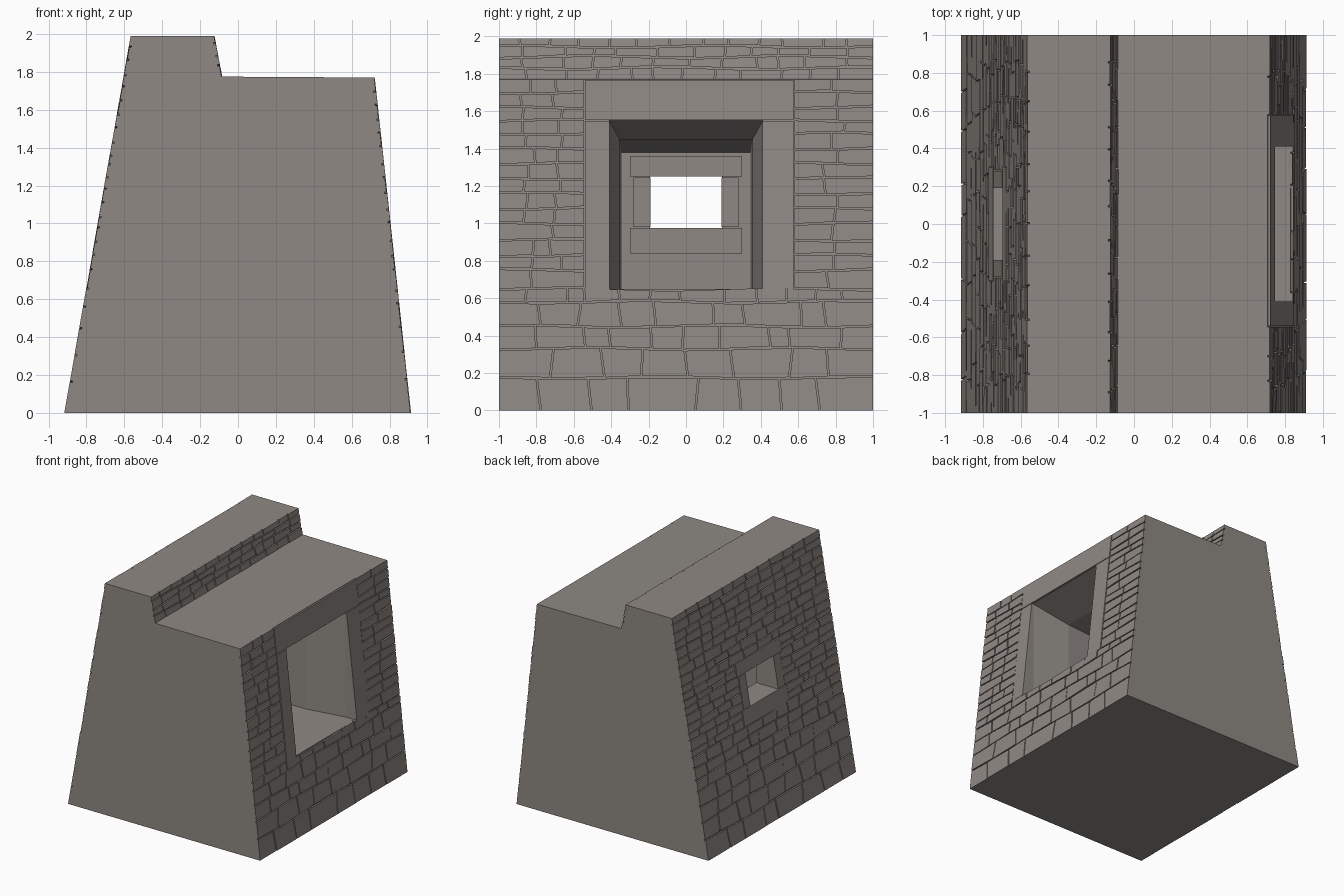
import bpy, bmesh, math, random

if "Cube" in bpy.data.objects:
    bpy.data.objects.remove(bpy.data.objects["Cube"])

random.seed(4)

STONE = bpy.data.materials.new("grey stone")
STONE.diffuse_color = (0.272, 0.247, 0.226, 1)
STONE.use_nodes = True
STONE.node_tree.nodes["Principled BSDF"].inputs["Base Color"].default_value = STONE.diffuse_color

# Sloping faces, each given as (x, z) bottom and top of the line
RIGHT = ((0.912, 0), (0.72, 1.77))
LEFT = ((-0.915, 0), (-0.565, 1.99))
STEP = ((-0.085, 1.775), (-0.125, 1.99))
INSET = 0.012


def face_x(line, z):
    (x0, z0), (x1, z1) = line
    return x0 + (x1 - x0) * (z - z0) / (z1 - z0)


def finish(bm, name):
    bmesh.ops.recalc_face_normals(bm, faces=bm.faces)
    me = bpy.data.meshes.new(name)
    bm.to_mesh(me)
    bm.free()
    ob = bpy.data.objects.new(name, me)
    me.materials.append(STONE)
    bpy.context.collection.objects.link(ob)
    return ob


def loft(bm, rings):
    """Closed solid through rings with equal point counts."""
    vs = [[bm.verts.new(p) for p in r] for r in rings]
    n = len(vs[0])
    bm.faces.new(vs[0])
    bm.faces.new(vs[-1][::-1])
    for a, b in zip(vs, vs[1:]):
        for i in range(n):
            j = (i + 1) % n
            bm.faces.new((a[i], a[j], b[j], b[i]))


def slab(bm, line, quad, outer, inner):
    """Stone on a sloping face; quad is four (y, z), inner is a depth."""
    s = -1 if line is LEFT else 1
    loft(bm, [[(face_x(line, z) + s * d, y, z) for y, z in quad]
              for d in (outer, -inner)])


# Solid wall body, set back slightly behind the stonework
bm = bmesh.new()
profile = [(-0.915 + INSET, 0), (0.912 - INSET, 0), (0.72 - INSET, 1.77),
           (-0.085 - INSET, 1.775), (-0.125 - INSET, 1.99), (-0.565 + INSET, 1.99)]
loft(bm, [[(x, y, z) for x, z in profile] for y in (-1, 1)])
body = finish(bm, "wall_body")


def ring(x, w, z0, z1):
    return [(x, -w, z0), (x, w, z0), (x, w, z1), (x, -w, z1)]


def cut(name, rings):
    bm = bmesh.new()
    loft(bm, rings)
    c = finish(bm, name)
    mod = body.modifiers.new(name, 'BOOLEAN')
    mod.operation, mod.solver, mod.object = 'DIFFERENCE', 'EXACT', c
    bpy.context.view_layer.objects.active = body
    bpy.ops.object.modifier_apply(modifier=name)
    bpy.data.objects.remove(c)


# Deep splayed niche, then the small window through the thin back wall
cut("niche_cutter", [ring(1.1, 0.412, 0.65, 1.552), ring(0.74, 0.412, 0.65, 1.552),
                     ring(0.4, 0.355, 0.65, 1.45), ring(-0.55, 0.345, 0.65, 1.38)])
cut("window_cutter", [ring(-0.4, 0.192, 0.975, 1.252), ring(-1.1, 0.192, 0.975, 1.252)])


# Frame stones as (name, y0, y1, z0, z1)
NICHE = [("niche_lintel", -0.54, 0.575, 1.553, 1.766),
         ("niche_jamb_front", -0.54, -0.41, 0.65, 1.547),
         ("niche_jamb_back", 0.41, 0.575, 0.65, 1.547)]
WINDOW = [("window_lintel", -0.3, 0.3, 1.25, 1.36),
          ("window_sill", -0.3, 0.3, 0.84, 0.975),
          ("window_jamb_front", -0.28, -0.19, 0.98, 1.245),
          ("window_jamb_back", 0.19, 0.28, 0.98, 1.245)]
for name, y0, y1, z0, z1 in NICHE:
    bm = bmesh.new()
    slab(bm, RIGHT, [(y0, z0), (y1, z0), (y1, z1), (y0, z1)], 0.002, 0.1)
    finish(bm, name)
for name, y0, y1, z0, z1 in WINDOW:
    bm = bmesh.new()
    quad = [(y0, z0), (y1, z0), (y1, z1), (y0, z1)]
    # Outer end follows the slope, inner end stands just proud in the niche
    loft(bm, [[(face_x(LEFT, z) - 0.002, y, z) for y, z in quad],
              [(-0.535, y, z) for y, z in quad]])
    finish(bm, name)


def courses(name, line, rows, frames):
    """Rows of uneven stones, leaving out the frames and the openings."""
    bm = bmesh.new()
    last = len(rows) - 1

    def edge(i, y):
        wave = 0 if i in (0, last) else 0.007 * math.sin(6 * y + 2.3 * i)
        return rows[i] + wave

    for i in range(last):
        h = rows[i + 1] - rows[i]
        hit = [f for f in frames if f[3] < rows[i + 1] - 0.015 and f[4] > rows[i] + 0.015]
        spans = [(-1.0, 1.0)]
        if hit:
            spans = [(-1.0, min(f[1] for f in hit) - 0.005),
                     (max(f[2] for f in hit) + 0.005, 1.0)]
        for a, b in spans:
            # Uneven joint positions, joints leaning a little
            n = max(1, round((b - a) / (0.12 + 0.75 * h)))
            cuts = [(a, a)]
            for k in range(1, n):
                y = a + (b - a) * (k + random.uniform(-0.28, 0.28)) / n
                lean = random.uniform(-0.08, 0.08) * h
                cuts.append((y - lean, y + lean))
            cuts.append((b, b))
            for k in range(n):
                g0 = 0.004 if k else 0
                g1 = 0.004 if k < n - 1 else 0
                l0, l1 = cuts[k][0] + g0, cuts[k][1] + g0
                r0, r1 = cuts[k + 1][0] - g1, cuts[k + 1][1] - g1
                lo = 0 if i == 0 else 0.004
                hi = 0 if i == last - 1 else 0.004
                j = random.uniform(0, 0.004) if i else 0
                quad = [(l0, edge(i, l0) + lo), (r0, edge(i, r0) + lo + j),
                        (r1, edge(i + 1, r1) - hi), (l1, edge(i + 1, l1) - hi)]
                slab(bm, line, quad, random.uniform(-0.003, 0.002), 0.025)
    finish(bm, name)


# Stone courses on the three faced sides
courses("right_stonework", RIGHT,
        [0, 0.175, 0.33, 0.45, 0.58, 0.65, 0.75, 0.83, 0.91, 1.0, 1.08, 1.16, 1.24,
         1.32, 1.4, 1.48, 1.55, 1.62, 1.7, 1.77], NICHE)
courses("left_stonework", LEFT,
        [0, 0.16, 0.31, 0.44, 0.56, 0.66, 0.75, 0.84, 0.905, 0.975, 1.04, 1.11, 1.18,
         1.25, 1.305, 1.36, 1.43, 1.5, 1.58, 1.65, 1.72, 1.79, 1.86, 1.93, 1.99], WINDOW)
courses("step_stonework", STEP, [1.772, 1.83, 1.89, 1.945, 1.99], [])
